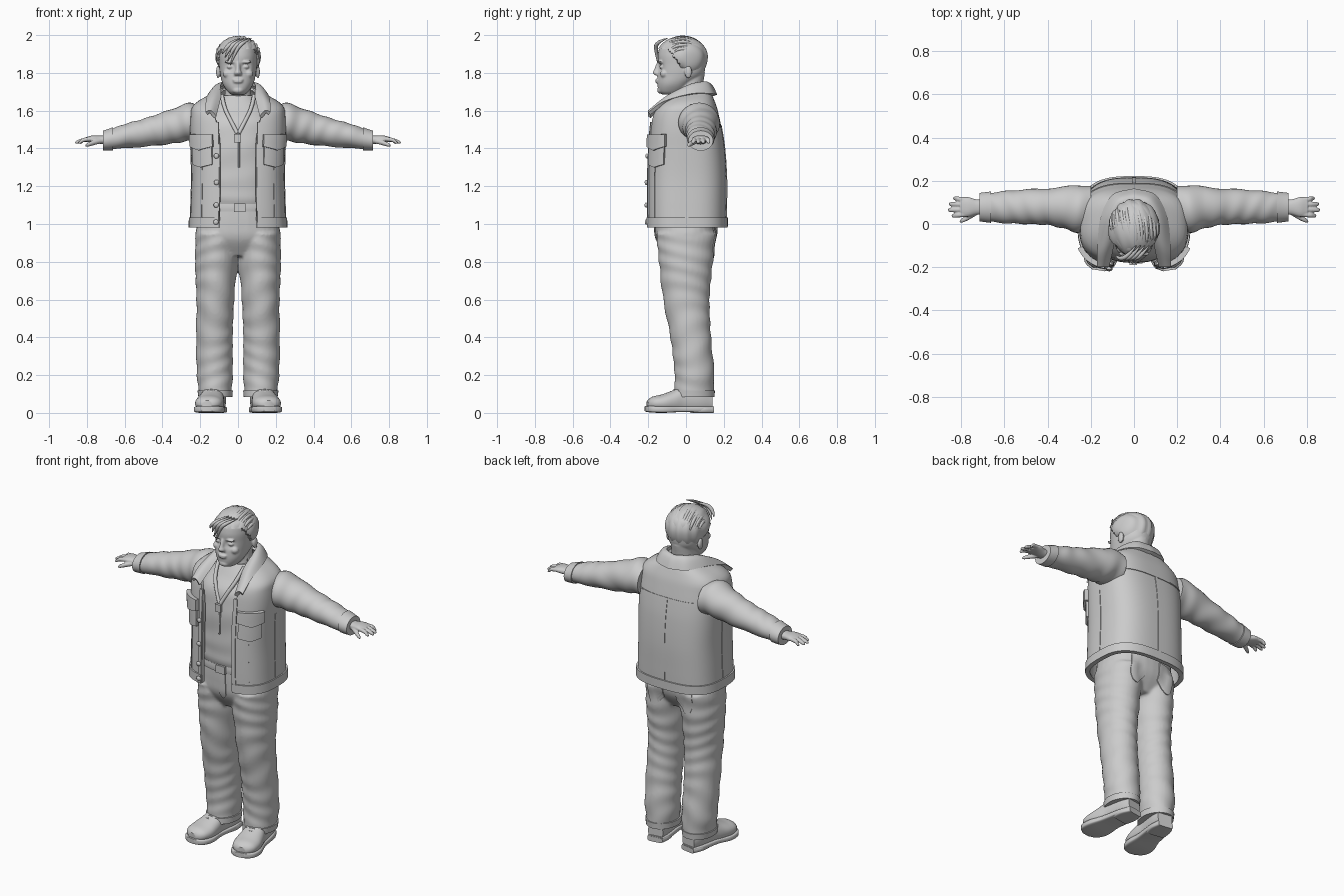
import bpy, bmesh, math, random
from mathutils import Matrix, Vector

random.seed(4)
cube = bpy.data.objects.get("Cube")
if cube:
    bpy.data.objects.remove(cube)

grey = bpy.data.materials.new("plain grey")
grey.use_nodes = True
grey.diffuse_color = (0.6, 0.6, 0.6, 1)
grey.node_tree.nodes["Principled BSDF"].inputs["Base Color"].default_value = (0.6, 0.6, 0.6, 1)


def sample(keys, t):
    """Smooth interpolation through rows whose first entry is the parameter."""
    i = max(j for j in range(len(keys) - 1) if j == 0 or keys[j][0] <= t)
    a, b = keys[i], keys[i + 1]
    p, q = keys[max(i - 1, 0)], keys[min(i + 2, len(keys) - 1)]
    h = b[0] - a[0]
    u = (t - a[0]) / h
    out = []
    for k in range(1, len(a)):
        m = (b[k] - p[k]) / (b[0] - p[0]) * h
        n = (q[k] - a[k]) / (q[0] - a[0]) * h
        d = b[k] - a[k]
        out.append(a[k] + u * (m + u * (3 * d - 2 * m - n + u * (m + n - 2 * d))))
    return out


def power(value, e):
    return math.copysign(abs(value) ** e, value)


def loft(bm, keys, axis="z", steps=24, n=32, e=1.0, wrinkle=0.0, floor=None, grow=0.0):
    """Rows are (position, centre u, centre v, radius u, radius v)."""
    rings = []
    for s in range(steps + 1):
        t = keys[0][0] + (keys[-1][0] - keys[0][0]) * s / steps
        cu, cv, ru, rv = sample(keys, t)
        ring = []
        for k in range(n):
            a = math.tau * k / n
            f = 1 + wrinkle * math.sin(t * 60 + 3 * math.sin(a + t * 8))
            u = cu + (ru + grow) * f * power(math.cos(a), e)
            v = cv + (rv + grow) * f * power(math.sin(a), e)
            if floor is not None:
                v = max(v, floor)
            ring.append(bm.verts.new({"z": (u, v, t), "x": (t, u, v), "y": (u, t, v)}[axis]))
        rings.append(ring)
    for low, high in zip(rings, rings[1:]):
        for k in range(n):
            m = (k + 1) % n
            bm.faces.new((low[k], low[m], high[m], high[k]))
    bm.faces.new(rings[0])
    bm.faces.new(rings[-1])


def blob(bm, loc, scale, seg=24):
    bmesh.ops.create_uvsphere(bm, u_segments=seg, v_segments=seg // 2, radius=1,
                              matrix=Matrix.Translation(loc) @ Matrix.Diagonal((*scale, 1)))


def grid(bm, point, nu, nv):
    rows = [[bm.verts.new(point(i / nu, j / nv)) for j in range(nv + 1)] for i in range(nu + 1)]
    for i in range(nu):
        for j in range(nv):
            bm.faces.new((rows[i][j], rows[i + 1][j], rows[i + 1][j + 1], rows[i][j + 1]))


def finish(name, bm, voxel=0, mirror=False, thick=0, wrap=None):
    if not thick:
        bmesh.ops.recalc_face_normals(bm, faces=bm.faces[:])
    ob = bpy.data.objects.new(name, bpy.data.meshes.new(name))
    bm.to_mesh(ob.data)
    bm.free()
    bpy.context.collection.objects.link(ob)
    if wrap:
        mod = ob.modifiers.new("wrap", "SHRINKWRAP")
        mod.target, mod.offset = wrap, 0.005
    if voxel:
        mod = ob.modifiers.new("blend", "REMESH")
        mod.mode, mod.voxel_size = "VOXEL", voxel
        mod = ob.modifiers.new("soften", "SMOOTH")
        mod.factor, mod.iterations = 0.5, 3
    if thick:
        mod = ob.modifiers.new("thickness", "SOLIDIFY")
        mod.thickness, mod.offset = thick, -1
    if mirror:
        mod = ob.modifiers.new("mirror", "MIRROR")
        mod.use_mirror_merge = False
    bpy.context.view_layer.update()
    ob.data = bpy.data.meshes.new_from_object(ob.evaluated_get(bpy.context.evaluated_depsgraph_get()))
    ob.modifiers.clear()
    ob.data.materials.clear()
    ob.data.materials.append(grey)
    bpy.ops.object.select_all(action="DESELECT")
    ob.select_set(True)
    bpy.context.view_layer.objects.active = ob
    bpy.ops.object.shade_smooth_by_angle(angle=math.radians(45))
    return ob


def tube(name, paths, radius, taper=True):
    cu = bpy.data.curves.new(name, "CURVE")
    cu.dimensions, cu.bevel_depth, cu.bevel_resolution, cu.use_fill_caps = "3D", radius, 2, True
    for path in paths:
        sp = cu.splines.new("NURBS")
        sp.points.add(len(path) - 1)
        for k, p in enumerate(path):
            sp.points[k].co = (*p, 1)
            sp.points[k].radius = 1 - 0.8 * abs(2 * k / (len(path) - 1) - 1) ** 2 if taper else 1
        sp.use_endpoint_u, sp.order_u = True, 3
    cu.materials.append(grey)
    bpy.context.collection.objects.link(bpy.data.objects.new(name, cu))


# Trousers: two legs blended into the hips
leg = [(.085, .12, .04, .084, .105), (.2, .123, .045, .095, .105), (.4, .125, .025, .097, .108),
       (.6, .12, .002, .1, .123), (.8, .116, 0, .112, .143), (.95, .112, 0, .112, .158)]
bm = bmesh.new()
loft(bm, leg, steps=60, wrinkle=.022)
bmesh.ops.duplicate(bm, geom=bm.verts[:] + bm.edges[:] + bm.faces[:])
for v in bm.verts[len(bm.verts) // 2:]:
    v.co.x *= -1
loft(bm, [(.83, 0, 0, .14, .1), (.92, 0, 0, .222, .156), (1, 0, 0, .215, .165), (1.1, 0, 0, .2, .165)], e=.85)
bmesh.ops.recalc_face_normals(bm, faces=bm.faces[:])
trousers = finish("trousers", bm, voxel=.009)
bm = bmesh.new()
loft(bm, [(z, *sample(leg, z)) for z in (.083, .1, .118)], steps=4, grow=.006)
finish("trouser_cuffs", bm, mirror=True)


def plate(name, x, y, z, w, h, mirror=False):
    """Thin cloth panel laid on the trousers, with a rounded lower edge."""
    bm = bmesh.new()
    side = 1 if y < 0 else -1
    grid(bm, lambda u, v: (x + side * (u - .5) * w, y, z + h * (v - (1 - v) * .3 * math.sin(math.pi * u))), 10, 12)
    finish(name, bm, mirror=mirror, thick=.006, wrap=trousers)


plate("fly_panel", .012, -.2, .92, .045, .14)
plate("back_pockets", .105, .2, .87, .12, .13, True)

# Belt and buckle
bm = bmesh.new()
loft(bm, [(1.065, 0, 0, .205, .172), (1.085, 0, 0, .207, .174), (1.107, 0, 0, .205, .172)], steps=4, n=48, e=.85)
finish("belt", bm)
bm = bmesh.new()
bmesh.ops.create_cube(bm, size=1, matrix=Matrix.Translation((.01, -.176, 1.086)) @ Matrix.Diagonal((.06, .016, .046, 1)))
finish("belt_buckle", bm)

# Shoes, turned slightly outward
turn = Matrix.Translation((.118, .08, 0)) @ Matrix.Rotation(math.radians(9), 4, "Z") @ Matrix.Translation((0, -.08, 0))
upper = [(-.208, 0, .045, .03, .02), (-.185, 0, .05, .062, .034), (-.13, 0, .052, .076, .046), (-.07, 0, .06, .07, .06),
         (-.02, 0, .07, .06, .076), (.08, 0, .075, .056, .08), (.135, 0, .06, .045, .055)]
sole = [(-.218, 0, .022, .03, .015), (-.195, 0, .02, .066, .017), (-.13, 0, .018, .082, .018),
        (-.04, 0, .02, .066, .016), (.08, 0, .02, .06, .016), (.14, 0, .02, .045, .016)]
for name, rows, e in (("shoe_uppers", upper, .9), ("shoe_soles", sole, .4)):
    bm = bmesh.new()
    loft(bm, rows, "y", 24, 32, e, floor=.02 if e > .5 else None)
    if e < .5:
        loft(bm, [(.03, 0, .015, .058, .015), (.09, 0, .015, .06, .015), (.142, 0, .015, .045, .015)], "y", 8, 24, e)
    bm.transform(turn)
    finish(name, bm, mirror=True)
laces = [[turn @ Vector((s * .03, y, z - .008)) for s, z in ((-1, h), (0, h + .016), (1, h))]
         for y, h in ((-.085, .112), (-.065, .122), (-.045, .132))]
tube("shoe_laces", laces + [[Vector((-p.x, p.y, p.z)) for p in row] for row in laces], .006)

# Shirt with an open neckline and a pendant
bm = bmesh.new()
loft(bm, [(1.09, 0, 0, .195, .168), (1.14, 0, 0, .205, .178), (1.3, 0, 0, .21, .178), (1.45, 0, 0, .21, .174),
          (1.55, 0, 0, .2, .152), (1.62, 0, .01, .15, .11), (1.68, 0, .015, .085, .075)], steps=40, n=48, e=.85, wrinkle=.008)
finish("shirt", bm)
tube("shirt_neckline", [[(s * .085, -.06, 1.68), (s * .075, -.115, 1.62), (s * .04, -.152, 1.55), (s * .004, -.172, 1.48)]
                        for s in (-1, 1)], .011, False)
tube("shirt_placket", [[(.005, -.172, 1.48), (.005, -.181, 1.4), (.005, -.182, 1.3)]], .005, False)
bm = bmesh.new()
bmesh.ops.create_cube(bm, size=1, matrix=Matrix.Translation((-.003, -.182, 1.455)) @ Matrix.Diagonal((.036, .016, .045, 1)))
finish("pendant", bm)

# Jacket shell: rows are height, half width, front and back
body = [(.985, .254, -.205, .213), (1.1, .25, -.207, .215), (1.25, .246, -.206, .215), (1.4, .25, -.2, .205),
        (1.5, .254, -.193, .19), (1.58, .25, -.18, .173), (1.62, .242, -.158, .163), (1.655, .205, -.12, .15),
        (1.69, .14, -.08, .135), (1.72, .095, -.06, .115)]
opening = [(.985, .27), (1.3, .26), (1.5, .29), (1.62, .5), (1.72, 1.0)]


def on_jacket(a, z, off=0.0):
    w, f, b = sample(body, z)
    return (power(math.sin(a), .7) * (w + off),
            (f + b) / 2 - power(math.cos(a), .7) * ((b - f) / 2 + off), z)


def around(z, u):
    s = sample(opening, z)[0]
    return s + (math.tau - 2 * s) * u


def panel(name, a0, a1, z0, z1, off, mirror=False, thick=None, point=0.0):
    bm = bmesh.new()
    drop = lambda u, v: point * (1 - v) * (1 - abs(2 * u - 1))
    grid(bm, lambda u, v: on_jacket(a0 + (a1 - a0) * u, z0 + (z1 - z0) * v - drop(u, v), off), 16, 12)
    finish(name, bm, mirror=mirror, thick=thick or off + .006)


bm = bmesh.new()
grid(bm, lambda u, v: on_jacket(around(.985 + .735 * v, u), .985 + .735 * v), 72, 50)
finish("jacket_body", bm, thick=.018)
bm = bmesh.new()
grid(bm, lambda u, v: on_jacket(around(1, u), .982 + .052 * v, .008), 72, 3)
finish("jacket_hem_band", bm, thick=.026)
panel("front_plackets", .27, .36, 1.03, 1.54, .006, True)
panel("chest_pockets", .42, 1.12, 1.315, 1.43, .012, True, point=.015)
panel("pocket_flaps", .38, 1.17, 1.41, 1.475, .022, True, point=.02)
panel("front_seams", .74, .76, 1.035, 1.31, .003, True)
panel("side_seams", 1.56, 1.58, 1.035, 1.42, .003, True)
panel("back_seam", math.pi - .008, math.pi + .008, 1.035, 1.52, .003)
panel("back_yoke_edge", 1.95, math.tau - 1.95, 1.515, 1.522, .004)
bm = bmesh.new()
for z in (1.01, 1.1, 1.22, 1.36):
    blob(bm, on_jacket(-.315, z, .012), (.014, .008, .014), 16)
finish("jacket_buttons", bm)

# Wide folded collar, running from the nape to the lapel tips
inner = [(0, 0, .112, 1.75), (1, .065, .09, 1.755), (2, .092, .01, 1.735), (3, .09, -.08, 1.675), (4, .115, -.2, 1.57)]
outer = [(0, 0, .165, 1.685), (1, .1, .135, 1.69), (2, .155, .03, 1.69), (3, .17, -.115, 1.65), (4, .172, -.2, 1.592)]


def collar(u, v):
    t = 8 * u - 4
    p, q = Vector(sample(outer, abs(t))), Vector(sample(inner, abs(t)))
    r = p.lerp(q, v) + Vector((0, 0, .02 * math.sin(math.pi * v)))
    return (math.copysign(r.x, -t), r.y, r.z)


bm = bmesh.new()
grid(bm, lambda u, v: collar(1 - u, 1 - v), 48, 8)
bmesh.ops.recalc_face_normals(bm, faces=bm.faces[:])
finish("jacket_collar", bm, thick=.02)

# Sleeves and cuffs
sleeve = [(.2, .07, 1.535, .105, .09), (.26, .07, 1.54, .11, .1), (.33, .076, 1.522, .096, .094), (.4, .08, 1.505, .085, .086),
          (.5, .08, 1.483, .08, .074), (.6, .078, 1.465, .074, .064), (.7, .078, 1.443, .062, .049), (.715, .078, 1.441, .06, .047)]
bm = bmesh.new()
loft(bm, sleeve, "x", 70, 32, wrinkle=.025)
finish("sleeves", bm, mirror=True)
bm = bmesh.new()
loft(bm, [(x, *sample(sleeve, x)) for x in (.662, .69, .715)], "x", 4, 32, grow=.006)
finish("sleeve_cuffs", bm, mirror=True)

# Hands: palm, four fingers and thumb blended together
bm = bmesh.new()
loft(bm, [(.69, .078, 1.443, .034, .024), (.73, .078, 1.446, .036, .022), (.77, .079, 1.45, .046, .019),
          (.805, .079, 1.447, .043, .013)], "x", 16, 24, .9)
for k, tip in enumerate((.845, .862, .858, .838)):
    y = .044 + .023 * k
    loft(bm, [(.78, y, 1.45, .011, .011), (.82, y + .002 * k - .003, 1.444, .0115, .011),
              (tip - .008, y + .004 * k - .006, 1.433, .0095, .009), (tip, y + .004 * k - .006, 1.43, .004, .004)], "x", 14, 14)
loft(bm, [(.72, .058, 1.44, .012, .012), (.76, .036, 1.431, .014, .013), (.795, .017, 1.42, .011, .011),
          (.808, .012, 1.415, .005, .005)], "x", 12, 14)
finish("hands", bm, voxel=.0035, mirror=True)

# Head: skull, neck and facial forms blended together
bm = bmesh.new()
loft(bm, [(1.685, 0, -.085, .035, .04), (1.7, 0, -.077, .054, .066), (1.74, 0, -.06, .08, .091), (1.79, 0, -.03, .094, .12),
          (1.84, 0, -.022, .1, .126), (1.9, 0, -.02, .103, .128), (1.95, 0, -.02, .09, .11), (1.98, 0, -.02, .05, .06)],
     steps=60, n=80, e=.92)
for v in bm.verts:
    for s in (-1, 1):
        v.co.y += .02 * math.exp(-(v.co - Vector((s * .042, -.14, 1.832))).length_squared / .0005)
loft(bm, [(1.55, 0, 0, .1, .1), (1.65, 0, .01, .075, .078), (1.72, 0, .018, .068, .07), (1.8, 0, .03, .065, .07)], steps=16)
loft(bm, [(1.787, 0, -.145, .021, .02), (1.8, 0, -.15, .021, .027), (1.815, 0, -.147, .014, .023),
          (1.85, 0, -.142, .011, .014), (1.865, 0, -.138, .01, .01)], steps=14, n=20)
for s in (-1, 1):
    blob(bm, (s * .042, -.128, 1.832), (.017, .013, .011))
    blob(bm, (s * .042, -.138, 1.858), (.03, .012, .008))
    blob(bm, (s * .055, -.115, 1.795), (.026, .022, .022))
    blob(bm, (s * .105, .012, 1.805), (.011, .02, .034))
for z, w in ((1.763, .03), (1.752, .026)):
    blob(bm, (0, -.15, z), (w, .014, .006))
blob(bm, (0, -.135, 1.708), (.03, .018, .018))
finish("head", bm, voxel=.005)

# Hair: cap tucked under the skin along the hairline, then swept locks
centre, size = Vector((0, -.02, 1.885)), Vector((.118, .135, .11))
bm = bmesh.new()
blob(bm, centre, size, 64)
for v in bm.verts:
    x, y, z = v.co
    if z < 1.88 and y > 0:
        v.co.z -= .03 * (1.88 - z) / .11
    line = 1.925 - .175 * min(max((y + .1) / .12, 0), 1)
    f = .75 if z < line else 1 + .025 * math.sin(x * 130 + y * 45)
    v.co.x, v.co.y = x * f, centre.y + (y - centre.y) * f
finish("hair_cap", bm)
locks = []
for k in range(11):
    phi = -1.15 + .23 * k
    shift = random.uniform(-.12, .12)
    locks.append([centre + Vector((size.x * math.sin(phi + .1 * math.sin(j)), size.y * math.cos(phi) * math.sin(t),
                                   size.z * math.cos(phi) * math.cos(t))) * .95
                  for j, t in enumerate(-1.1 + shift + .45 * i for i in range(7))])
tube("hair_locks", locks, .011)
tube("hair_fringe", [[(.04 - d, -.1, 1.982), (.0 - d, -.152, 1.965), (-.04 - d, -.163, 1.925), (-.062 - d * .7, -.146, 1.872 + d)]
                     for d in (-.03, -.01, .01, .03)], .012)
